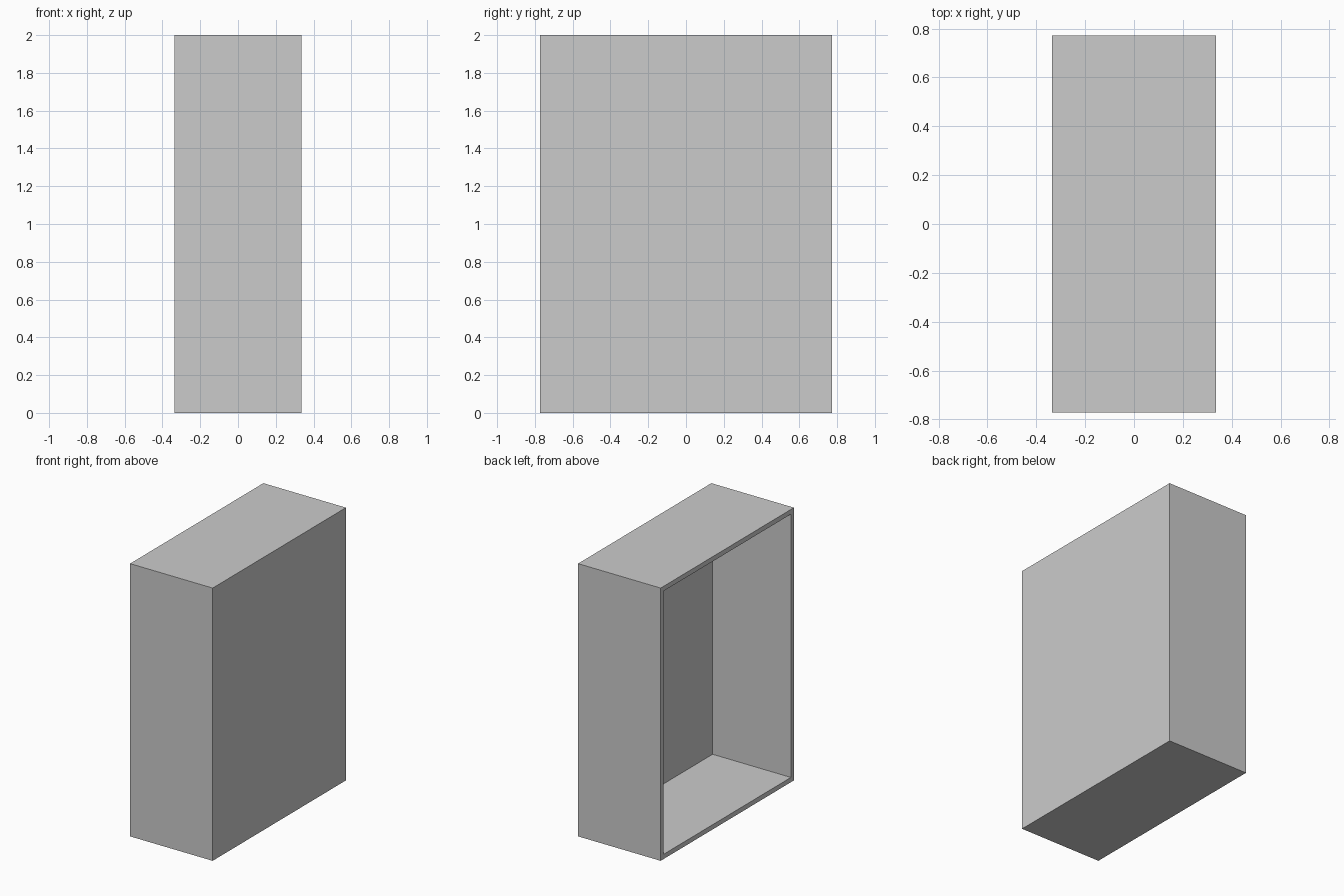
import bpy, bmesh
from mathutils import Vector

if "Cube" in bpy.data.objects:
    bpy.data.objects.remove(bpy.data.objects["Cube"])

WIDTH, DEPTH, HEIGHT = 0.67, 1.544, 2.0
WALL = 0.035

# Solid block standing on the ground
bm = bmesh.new()
bmesh.ops.create_cube(bm, size=1)
bmesh.ops.scale(bm, vec=(WIDTH, DEPTH, HEIGHT), verts=bm.verts)
bmesh.ops.translate(bm, vec=(0, 0, HEIGHT / 2), verts=bm.verts)

# Rim on the open left side, then the hollow behind it
bm.normal_update()
opening = min(bm.faces, key=lambda f: f.normal.x)
bmesh.ops.inset_region(bm, faces=[opening], thickness=WALL, use_even_offset=True)
hollow = bmesh.ops.extrude_face_region(bm, geom=[opening])["geom"]
inner = [v for v in hollow if isinstance(v, bmesh.types.BMVert)]
if opening.is_valid:
    bmesh.ops.delete(bm, geom=[opening], context="FACES_ONLY")
bmesh.ops.translate(bm, vec=Vector((WIDTH - WALL, 0, 0)), verts=inner)
bmesh.ops.recalc_face_normals(bm, faces=bm.faces)

mesh = bpy.data.meshes.new("open_cabinet")
bm.to_mesh(mesh)
bm.free()
cabinet = bpy.data.objects.new("open_cabinet", mesh)
bpy.context.collection.objects.link(cabinet)
